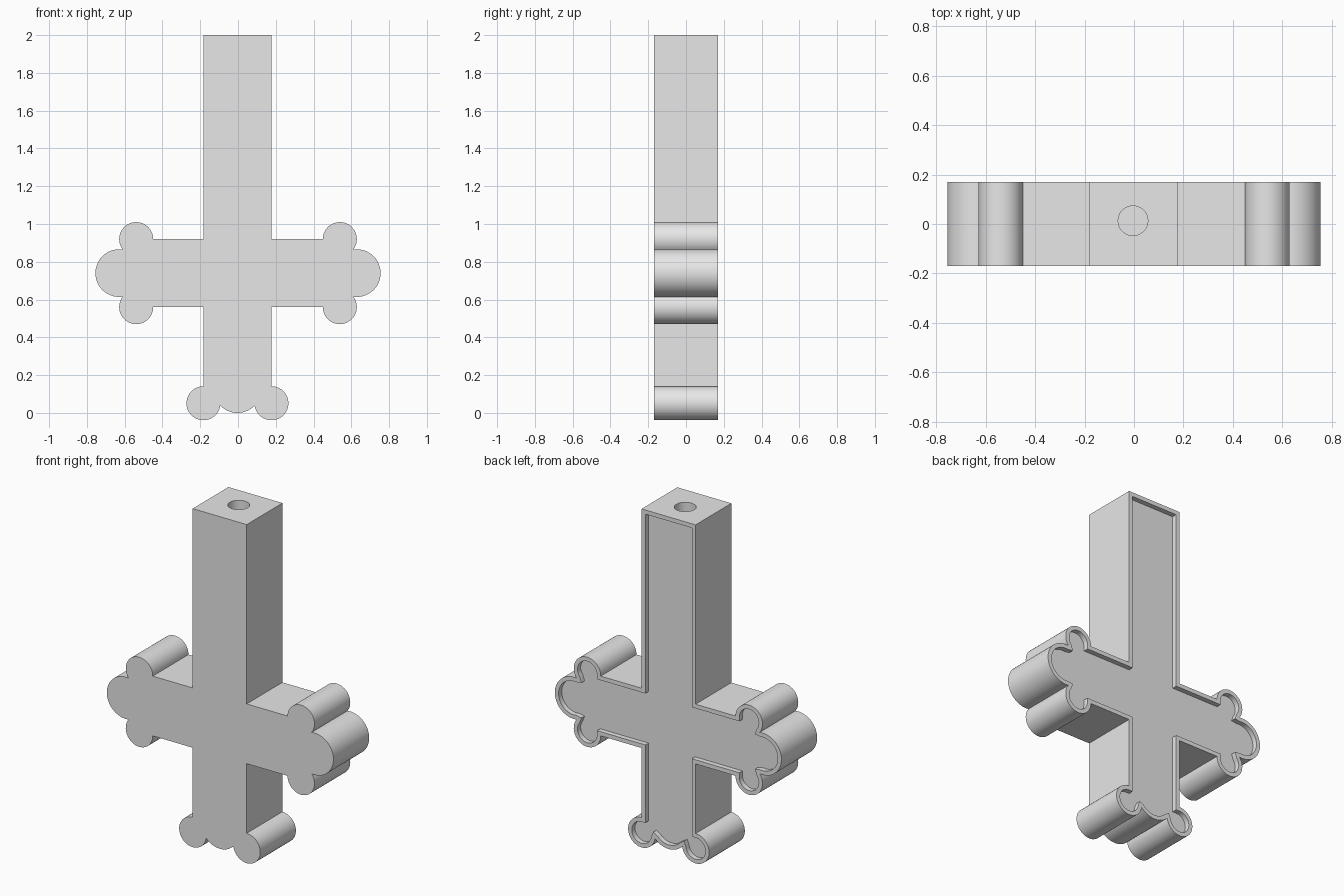
import bpy, bmesh, math
from mathutils import Vector

if "Cube" in bpy.data.objects:
    bpy.data.objects.remove(bpy.data.objects["Cube"])

HALF_D = 0.17          # half thickness
RIM, DEPTH = 0.025, 0.03   # rim width and recess depth on the back
CX = -0.003            # centre line of the shaft
ZC = 0.74              # centre line of the arms
W = 0.18               # half width of shaft and arms
R, B = 0.09, 0.126     # small and big lobe radii


def meet(c1, r1, c2, r2, outward):
    """Crossing point of two circles that lies furthest along outward."""
    d = c2 - c1
    a = (r1 * r1 - r2 * r2 + d.length_squared) / (2 * d.length)
    h = math.sqrt(max(r1 * r1 - a * a, 0))
    u = d.normalized()
    n = Vector((-u.y, u.x))
    return max((c1 + u * a + n * h, c1 + u * a - n * h), key=lambda p: p.dot(outward))


def arc(c, r, p, q, steps):
    """Counter-clockwise arc from p to q as (point, inward normal) pairs."""
    a0 = math.atan2(p.y - c.y, p.x - c.x)
    sweep = (math.atan2(q.y - c.y, q.x - c.x) - a0) % math.tau
    out = []
    for i in range(steps + 1):
        a = a0 + sweep * i / steps
        n = Vector((math.cos(a), math.sin(a)))
        out.append((c + n * r, -n))
    return out


def lobed_end(base, along, back):
    """Three lobes at the end of a limb; base is the big lobe centre."""
    side = Vector((-along.y, along.x))
    c1, c2 = base - along * back - side * W, base - along * back + side * W
    n1, n2 = meet(c1, R, base, B, along), meet(c2, R, base, B, along)
    return (arc(c1, R, c1 - along * R, n1, 28) + arc(base, B, n1, n2, 36)
            + arc(c2, R, n2, c2 - along * R, 28))


def line(p, q):
    d = (q - p).normalized()
    n = Vector((-d.y, d.x))
    return [(p, n), (q, n)]


# Counter-clockwise outline: bottom end, right arm, top, left arm
V = Vector
bottom = lobed_end(V((CX, B)), V((0, -1)), -0.075)
right = lobed_end(V((0.629, ZC)), V((1, 0)), 0.09)
left = lobed_end(V((-0.629, ZC)), V((-1, 0)), 0.09)
xl, xr, zl, zh = CX - W, CX + W, ZC - W, ZC + W


def run(*pts):
    return [e for p, q in zip(pts, pts[1:]) for e in line(V(p), V(q))]


outline = (bottom + run(bottom[-1][0], (xr, zl), right[0][0])
           + right + run(right[-1][0], (xr, zh), (xr, 2), (xl, 2), (xl, zh), left[0][0])
           + left + run(left[-1][0], (xl, zl), bottom[0][0]))


def inset(path, d):
    """Shrink the outline by d, mitring its corners."""
    pts, i, n = [], 0, len(path)
    while i < n:
        p, a = path[i]
        q, b = path[(i + 1) % n]
        if (p - q).length > 1e-5:
            prev = path[i - 1][0]
            if (p - prev).length > 1e-5:
                pts.append(p + a * d)
        elif d == 0:
            pts.append(p.copy())
        else:
            m = (a + b) / max(1 + a.dot(b), 0.05)
            if a.dot(b) < -0.3:
                m = m.normalized() * 1.5
                pts += [p + a * d, p + m * d, p + b * d]
            else:
                pts.append(p + m * d)
        i += 1
    return pts


def prism(name, pts, y0, y1):
    bm = bmesh.new()
    face = bm.faces.new([bm.verts.new((p.x, y0, p.y)) for p in pts])
    ext = bmesh.ops.extrude_face_region(bm, geom=[face])["geom"]
    bmesh.ops.translate(bm, vec=(0, y1 - y0, 0),
                        verts=[v for v in ext if isinstance(v, bmesh.types.BMVert)])
    bmesh.ops.recalc_face_normals(bm, faces=bm.faces)
    mesh = bpy.data.meshes.new(name)
    bm.to_mesh(mesh)
    bm.free()
    ob = bpy.data.objects.new(name, mesh)
    bpy.context.collection.objects.link(ob)
    return ob


# Cross body
body = prism("cross_body", inset(outline, 0), -HALF_D, HALF_D)
grey = bpy.data.materials.new("light_grey")
grey.diffuse_color = (0.8, 0.8, 0.8, 1)
grey.use_nodes = True
grey.node_tree.nodes["Principled BSDF"].inputs["Base Color"].default_value = grey.diffuse_color
body.data.materials.append(grey)

# Cutters: back recess and the hole in the top
recess = prism("back_recess_cutter", inset(outline, RIM), HALF_D - DEPTH, HALF_D + 0.05)
bpy.ops.mesh.primitive_cylinder_add(vertices=48, radius=0.06, depth=0.6,
                                    location=(-0.004, 0.013, 2.0))
hole = bpy.context.object
hole.name = "top_hole_cutter"
for cutter in (recess, hole):
    mod = body.modifiers.new("cut", 'BOOLEAN')
    mod.operation, mod.solver, mod.object = 'DIFFERENCE', 'EXACT', cutter
    cutter.hide_render = True

# Apply the cuts, drop the cutters, smooth the lobes
bpy.ops.object.select_all(action='DESELECT')
body.select_set(True)
bpy.context.view_layer.objects.active = body
for mod in list(body.modifiers):
    bpy.ops.object.modifier_apply(modifier=mod.name)
for cutter in (recess, hole):
    bpy.data.objects.remove(cutter)
bpy.ops.object.shade_smooth_by_angle(angle=math.radians(30))
